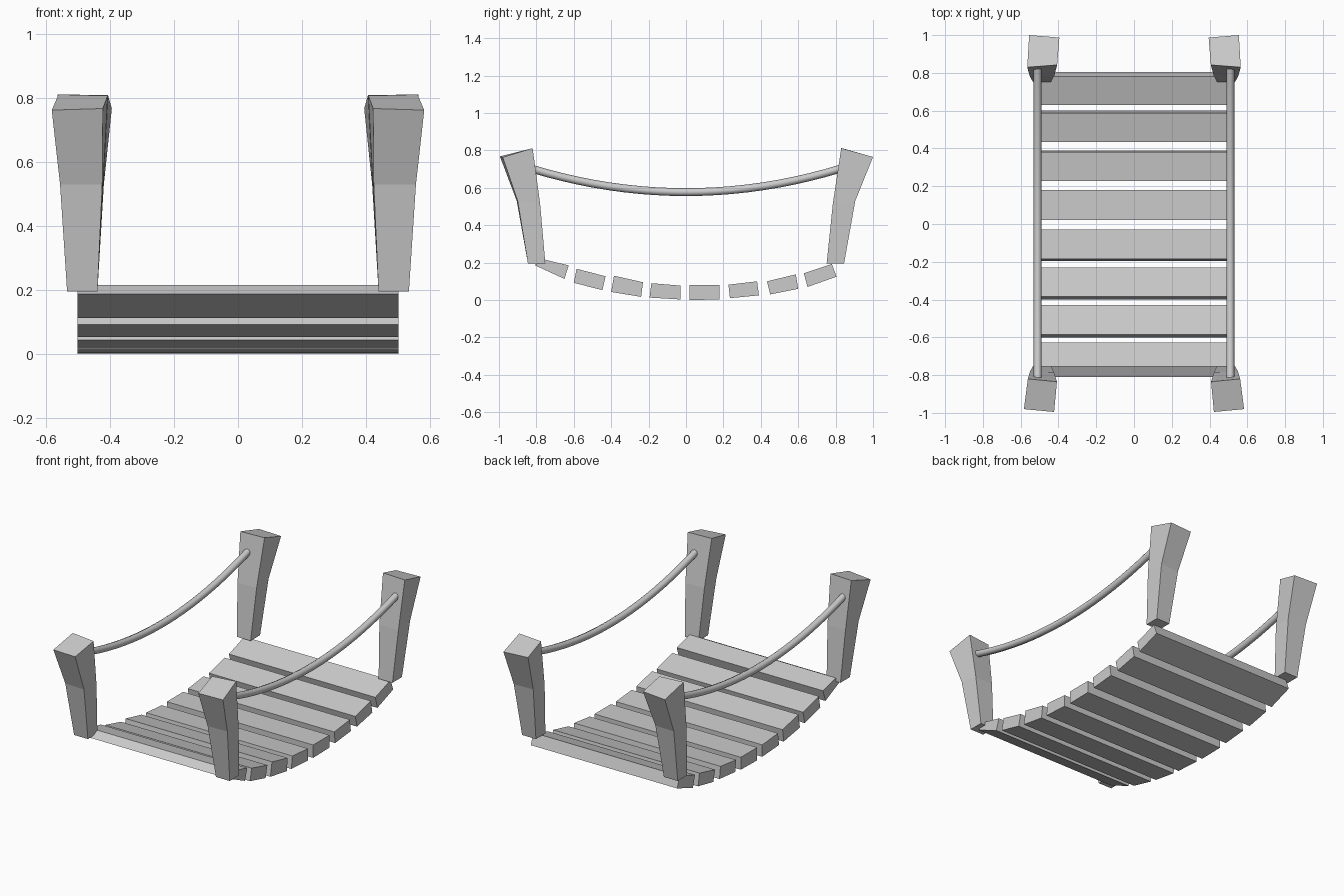
import bpy, bmesh

if "Cube" in bpy.data.objects:
    bpy.data.objects.remove(bpy.data.objects["Cube"])


def loft(name, rings):
    """Closed solid through rings of equal point count."""
    bm = bmesh.new()
    loops = [[bm.verts.new(p) for p in ring] for ring in rings]
    n = len(loops[0])
    for a, b in zip(loops, loops[1:]):
        for i in range(n):
            j = (i + 1) % n
            bm.faces.new((a[i], a[j], b[j], b[i]))
    bm.faces.new(loops[0])
    bm.faces.new(loops[-1])
    bmesh.ops.recalc_face_normals(bm, faces=bm.faces[:])
    me = bpy.data.meshes.new(name)
    bm.to_mesh(me)
    bm.free()
    ob = bpy.data.objects.new(name, me)
    bpy.context.collection.objects.link(ob)
    return ob


# Deck planks: (y, z) side outlines following the sag
planks = [
    [(-.81, .187), (-.65, .113), (-.627, .185), (-.755, .216)],
    [(-.60, .092), (-.447, .053), (-.43, .127), (-.585, .167)],
    [(-.40, .043), (-.24, .017), (-.23, .095), (-.385, .13)],
    [(-.195, .013), (-.03, .003), (-.03, .077), (-.185, .09)],
    [(.02, .0), (.18, .003), (.18, .08), (.02, .08)],
    [(.235, .01), (.39, .025), (.38, .10), (.227, .082)],
    [(.45, .03), (.60, .06), (.587, .137), (.433, .10)],
    [(.65, .07), (.805, .125), (.78, .193), (.63, .143)],
]
for i, outline in enumerate(planks):
    loft(f"plank_{i + 1}", [[(x, y, z) for y, z in outline] for x in (-.503, .503)])

# Leaning, flared and slightly twisted posts: bottom, bend and top rings
posts = {
    "front": [
        [(.44, -.845, .195), (.535, -.845, .195), (.535, -.752, .195), (.44, -.752, .195)],
        [(.425, -.905, .53), (.557, -.90, .53), (.55, -.78, .515), (.423, -.785, .515)],
        [(.423, -.995, .768), (.583, -.98, .763), (.562, -.82, .812), (.408, -.835, .808)],
    ],
    "back": [
        [(.44, .845, .195), (.535, .845, .195), (.535, .752, .195), (.44, .752, .195)],
        [(.42, .90, .53), (.55, .905, .53), (.553, .785, .515), (.422, .785, .515)],
        [(.395, .987, .768), (.555, 1.0, .765), (.565, .83, .812), (.407, .842, .81)],
    ],
}
for end, rings in posts.items():
    for side, s in (("left", -1), ("right", 1)):
        loft(f"{end}_{side}_post", [[(s * x, y, z) for x, y, z in r] for r in rings])

# Sagging hand ropes
for side, s in (("left", -1), ("right", 1)):
    cu = bpy.data.curves.new(f"{side}_hand_rope", "CURVE")
    cu.dimensions = "3D"
    cu.bevel_depth = .021
    cu.bevel_resolution = 2
    cu.use_fill_caps = True
    sp = cu.splines.new("POLY")
    n = 20
    sp.points.add(n)
    for i, p in enumerate(sp.points):
        t = 2 * i / n - 1
        p.co = (s * .51, .825 * t, .577 + .125 * t * t, 1)
    sp.use_smooth = True
    bpy.context.collection.objects.link(bpy.data.objects.new(cu.name, cu))
